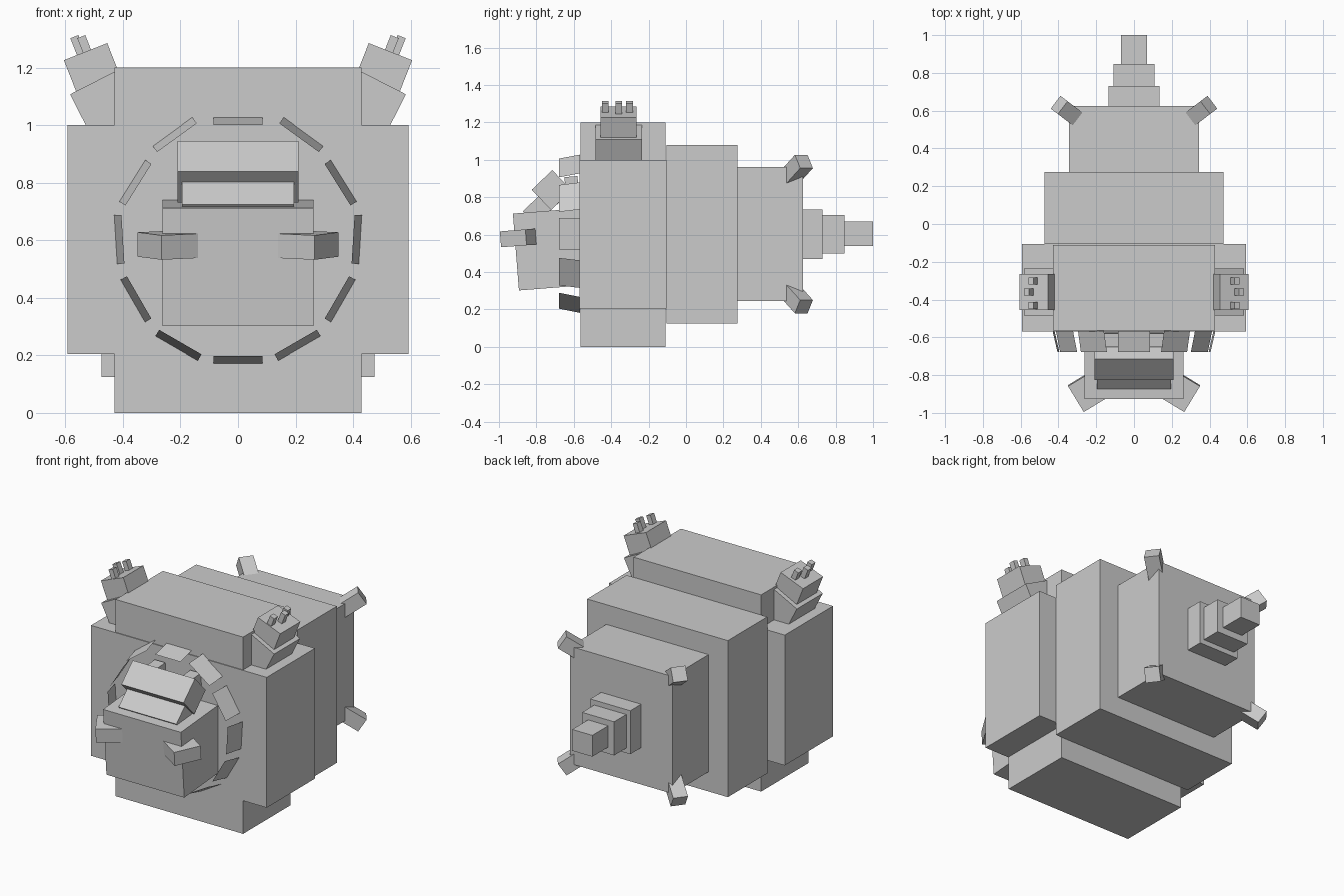
import bpy
import bmesh
from math import radians, sin, cos
from mathutils import Matrix, Vector, Euler

old = bpy.data.objects.get("Cube")
if old:
    bpy.data.objects.remove(old)

GREY = (0.6, 0.6, 0.6, 1)
mat = bpy.data.materials.new("plain grey")
mat.use_nodes = True
mat.diffuse_color = GREY
mat.node_tree.nodes["Principled BSDF"].inputs["Base Color"].default_value = GREY


def finish(name, bm):
    mesh = bpy.data.meshes.new(name)
    bm.to_mesh(mesh)
    bm.free()
    mesh.materials.append(mat)
    obj = bpy.data.objects.new(name, mesh)
    bpy.context.scene.collection.objects.link(obj)
    return obj


def box(name, center, size, rot=None):
    """Box of the given size, turned by a matrix about its centre."""
    rot = rot or Matrix.Identity(3)
    bm = bmesh.new()
    bmesh.ops.create_cube(bm, size=1)
    bm.transform(Matrix.Translation(center) @ rot.to_4x4() @ Matrix.Diagonal((*size, 1)))
    return finish(name, bm)


def span(name, half_x, y0, y1, z0, z1):
    """Upright box centred on x = 0."""
    return box(name, (0, (y0 + y1) / 2, (z0 + z1) / 2), (2 * half_x, y1 - y0, z1 - z0))


def turn(x=0, y=0, z=0):
    return Euler((radians(x), radians(y), radians(z))).to_matrix()


def pair(name, center, size, rot):
    """Box on the left side and its mirror image on the right."""
    flip = Matrix.Diagonal((-1, 1, 1))
    box("left_" + name, center, size, rot)
    box("right_" + name, flip @ Vector(center), size, flip @ rot @ flip)


# Body blocks, from front to back
span("chest_core", 0.43, -0.565, -0.11, 0, 1.2)
span("chest_shell", 0.593, -0.57, -0.105, 0.205, 1.0)
span("middle_body", 0.475, -0.105, 0.275, 0.125, 1.08)
span("rear_body", 0.345, 0.275, 0.625, 0.245, 0.96)

# Stepped tail
span("tail_base", 0.135, 0.625, 0.73, 0.47, 0.735)
span("tail_middle", 0.108, 0.73, 0.847, 0.5, 0.705)
span("tail_tip", 0.068, 0.847, 1.0, 0.54, 0.67)

# Head, leaning slightly forward
HEAD = turn(x=4.5)
box("head", (0, -0.715, 0.522), (0.525, 0.39, 0.412), HEAD)

# Sloped brow over the head
SLOPE = turn(x=43.7)
box("brow_upper", (0, -0.718, 0.838), (0.42, 0.152, 0.15), SLOPE)
box("brow_lower", (0, -0.766, 0.757), (0.39, 0.2, 0.1), SLOPE)
pair("brow_stub", (0.12, -0.612, 0.87), (0.07, 0.07, 0.08), HEAD)

# Cheek tusks
pair("tusk", (0.222, -0.872, 0.584), (0.16, 0.2, 0.085), HEAD @ turn(z=58.7))

# Ring of thin plates round the head: x, z and outward angle
plates = [(0, 1.013, 90), (0.22, 0.967, 54), (0.357, 0.8, 32), (0.413, 0.603, -3.5),
          (0.355, 0.395, -30), (0.207, 0.235, -60), (0, 0.185, -90)]
bm = bmesh.new()
for px, pz, angle in plates:
    a = radians(angle)
    out = Vector((cos(a), 0, sin(a)))
    along = Vector((-sin(a), 0, cos(a))) * 0.085
    lean = Vector((0, 0.056, 0)) + out * 0.013
    for side in ((1, -1) if px else (1,)):
        mid = Vector((px, -0.622, pz))
        corners = [mid + along - lean, mid - along - lean,
                   mid - along + lean, mid + along + lean]
        verts = [bm.verts.new((c.x * side, c.y, c.z)) for c in corners]
        bm.faces.new(verts if side > 0 else verts[::-1])
bmesh.ops.recalc_face_normals(bm, faces=bm.faces)
for face in bm.faces:
    middle = face.calc_center_median() - Vector((0, -0.62, 0.6))
    if face.normal.dot(middle) < 0:
        face.normal_flip()
finish("collar_plates", bm)

# Arms with three fingers
pair("upper_arm", (0.44, -0.36, 1.04), (0.195, 0.25, 0.25), turn(y=27))
pair("hand", (0.506, -0.36, 1.195), (0.162, 0.193, 0.13), turn(y=21.5))
for label, fx, fy in (("front", 0.532, -0.432), ("middle", 0.556, -0.36), ("back", 0.532, -0.302)):
    pair(label + "_finger", (fx, fy, 1.275), (0.03, 0.036, 0.07), turn(y=21.5))

# Splayed claws at the four rear corners
for label, cz, up in (("upper", 0.935, 1), ("lower", 0.27, -1)):
    direction = Vector((0.5, 0.38, 0.42 * up))
    rot = direction.to_track_quat('Z', 'Y').to_matrix()
    pair(label + "_claw", (0.33, 0.58, cz), (0.085, 0.085, 0.2), rot)
